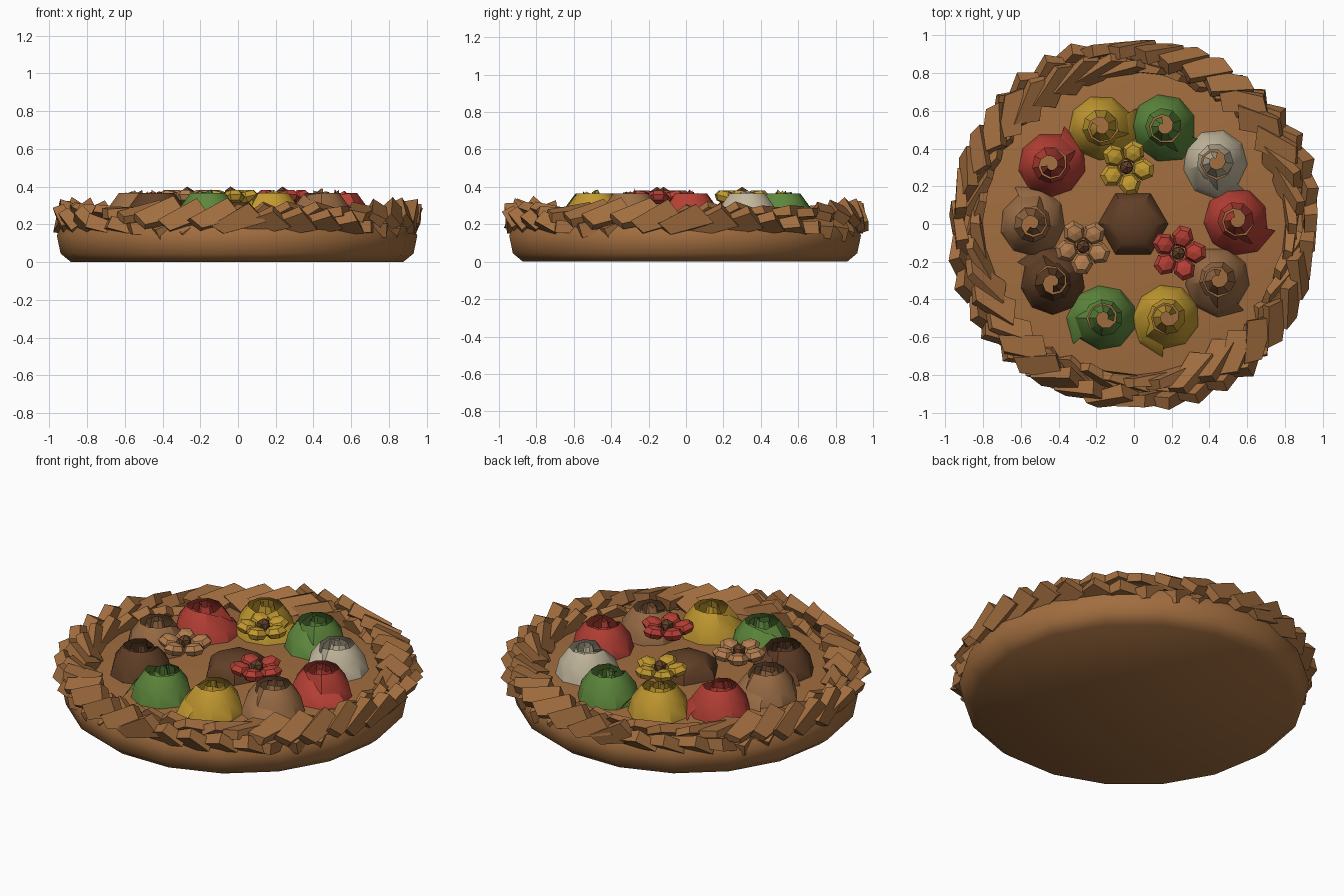
import bpy, bmesh, random
from math import sin, cos, pi, radians, tau
from mathutils import Matrix, Vector

random.seed(4)
cube = bpy.data.objects.get("Cube")
if cube:
    bpy.data.objects.remove(cube, do_unlink=True)


def material(name, rgb):
    m = bpy.data.materials.new(name)
    m.use_nodes = True
    m.diffuse_color = (*rgb, 1)
    bsdf = m.node_tree.nodes["Principled BSDF"]
    bsdf.inputs["Base Color"].default_value = (*rgb, 1)
    bsdf.inputs["Roughness"].default_value = 0.8
    return m


CRUST = material("baked_crust", (0.36, 0.155, 0.05))
COCOA = material("cocoa", (0.12, 0.05, 0.02))
CARAMEL = material("caramel", (0.32, 0.15, 0.06))
TAN = material("tan", (0.45, 0.21, 0.08))
RED = material("red", (0.46, 0.05, 0.035))
YELLOW = material("yellow", (0.54, 0.32, 0.03))
GREEN = material("green", (0.11, 0.24, 0.045))
CREAM = material("cream", (0.55, 0.48, 0.34))


def finish(name, bm, mat, angle=None):
    me = bpy.data.meshes.new(name)
    bm.to_mesh(me)
    bm.free()
    me.materials.append(mat)
    if angle:
        me.shade_smooth()
        me.set_sharp_from_angle(angle=radians(angle))
    ob = bpy.data.objects.new(name, me)
    bpy.context.scene.collection.objects.link(ob)
    return ob


def lathe(name, profile, sides, mat, center=(0, 0), angle=None):
    """Closed solid turned from (radius, height) pairs."""
    bm = bmesh.new()
    rings = [[bm.verts.new((center[0] + r * cos(tau * i / sides),
                            center[1] + r * sin(tau * i / sides), z))
              for i in range(sides)] for r, z in profile]
    for a, b in zip(rings, rings[1:]):
        for i in range(sides):
            j = (i + 1) % sides
            bm.faces.new((a[i], a[j], b[j], b[i]))
    bm.faces.new(rings[0][::-1])
    bm.faces.new(rings[-1])
    return finish(name, bm, mat, angle)


# Dish with its flat filling, and the low mound in the middle
lathe("dish", [(0.88, 0), (0.935, 0.045), (0.955, 0.14), (0.93, 0.19), (0.86, 0.205)],
      18, CRUST, (-0.005, -0.005), 50)
lathe("centre_mound", [(0.19, 0.19), (0.175, 0.25), (0.12, 0.295), (0.04, 0.315)],
      6, COCOA, (-0.005, 0.0), 40)


# Braided rim: flared slabs laid along three intertwined strands
def strand_point(t, phase):
    a = 12 * t + phase
    r = 0.88 + 0.05 * cos(a)
    return Vector((r * cos(t), r * sin(t), 0.222 + 0.035 * sin(a)))


rim = bmesh.new()
SLABS = 28
for strand in range(3):
    phase = strand * tau / 3
    for i in range(SLABS):
        t = tau * (i + strand / 3) / SLABS + random.uniform(-0.02, 0.02)
        p = strand_point(t, phase)
        tangent = (strand_point(t + 0.04, phase) - p).normalized()
        out = p - Vector((0.88 * cos(t), 0.88 * sin(t), 0.222))
        out = (out - tangent * out.dot(tangent)).normalized()
        side = tangent.cross(out)
        frame = Matrix((tangent, out, side)).transposed().to_4x4()
        frame.translation = p
        slab = bmesh.ops.create_cube(rim, size=2)["verts"]
        for v in slab:
            flare = 1.15 if v.co.x > 0 else 0.75
            lift = 0.014 if v.co.x > 0 else -0.012
            v.co = Vector((v.co.x * 0.115 + 0.02 * v.co.z,
                           v.co.y * 0.03 * flare + lift,
                           v.co.z * 0.055 * flare))
            v.co += Vector(random.uniform(-0.008, 0.008) for _ in range(3))
            v.co = frame @ v.co
finish("braided_rim", rim, CRUST)


# Rolled roses: one sheet that wraps around and spirals inward
def rose(name, x, y, start, mat):
    bm = bmesh.new()
    per_turn, turns = 9, 2.7
    rows = []
    for i in range(int(per_turn * turns) + 1):
        u = i / per_turn
        a = start - tau * u
        if u < 1.2:
            s = 1 + 0.27 * max(0, 1 - u / 0.35)
            low, mid, top = 0.172 * s, 0.15 * s, 0.095 * s
            tip = 0.365 - 0.09 * max(0, 1 - u / 0.35)
        else:
            k = (u - 1.2) / (turns - 1.2)
            low, mid, top = 0.14 - 0.09 * k, 0.11 - 0.08 * k, 0.085 - 0.07 * k
            tip = 0.35 + 0.03 * k + random.uniform(-0.012, 0.012)
        column = ((low, 0.2), (mid, 0.2 + (tip - 0.2) * 0.55), (top, tip))
        rows.append([bm.verts.new((x + r * cos(a), y + r * sin(a), z)) for r, z in column])
    for a, b in zip(rows, rows[1:]):
        for j in range(2):
            bm.faces.new((a[j], a[j + 1], b[j + 1], b[j]))
    finish(name, bm, mat, 35)


ROSES = [("red", RED, -15), ("cream", CREAM, -45), ("green", GREEN, -20),
         ("yellow", YELLOW, 28), ("red_back", RED, 70), ("caramel", CARAMEL, 115),
         ("cocoa", COCOA, 150), ("green_front", GREEN, -140),
         ("yellow_front", YELLOW, -97), ("caramel_front", CARAMEL, -50)]
for i, (label, mat, start) in enumerate(ROSES):
    a = tau * i / len(ROSES) + 0.02
    rose("rose_" + label, 0.54 * cos(a), 0.53 * sin(a) + 0.01, radians(start), mat)


# Small flowers: five faceted petals around a dark bead
def flower(name, x, y, turn, mat):
    bm = bmesh.new()
    for i in range(5):
        place = (Matrix.Translation((x, y, 0.345))
                 @ Matrix.Rotation(turn + tau * i / 5, 4, "Z")
                 @ Matrix.Translation((0.09, 0, 0))
                 @ Matrix.Rotation(-0.25, 4, "Y")
                 @ Matrix.Diagonal((0.065, 0.06, 0.038, 1)))
        bmesh.ops.create_uvsphere(bm, u_segments=6, v_segments=4, radius=1, matrix=place)
    finish(name + "_petals", bm, mat)
    bead = bmesh.new()
    bmesh.ops.create_icosphere(bead, subdivisions=1, radius=0.04,
                               matrix=Matrix.Translation((x, y, 0.36)))
    finish(name + "_bead", bead, COCOA)


flower("yellow_flower", -0.04, 0.3, radians(65), YELLOW)
flower("red_flower", 0.235, -0.155, radians(75), RED)
flower("tan_flower", -0.27, -0.12, radians(50), TAN)
